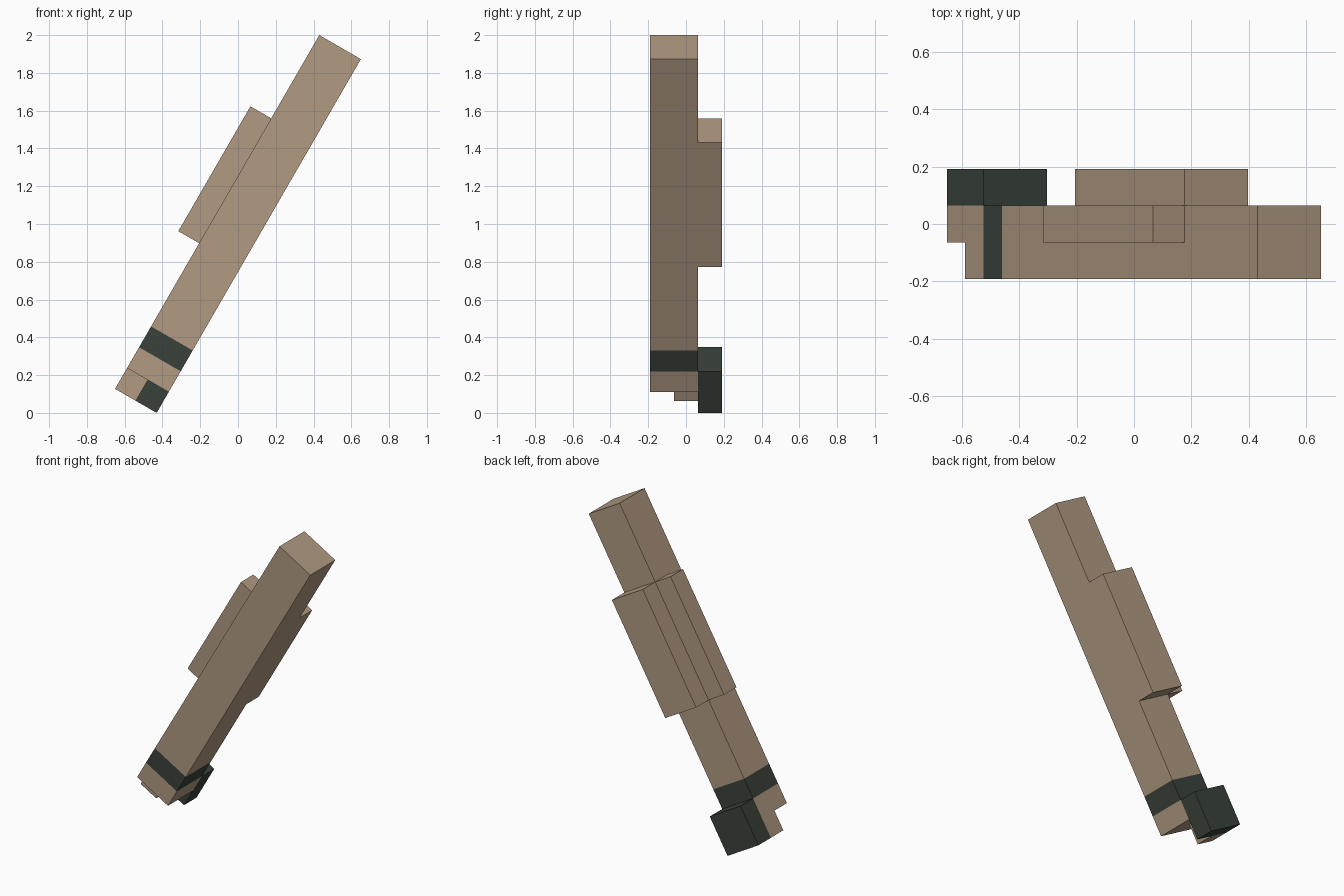
import bpy, bmesh
from math import radians
from mathutils import Matrix, Vector

if "Cube" in bpy.data.objects:
    bpy.data.objects.remove(bpy.data.objects["Cube"])

U = 0.12721                      # block unit
TILT = Matrix.Rotation(radians(30), 4, 'Y')
ORIGIN = Matrix.Translation((-0.651 + 0.5 * U, 0, 1.866 * U))


def srgb(r, g, b):
    lin = lambda c: c / 12.92 if c <= 0.04045 else ((c + 0.055) / 1.055) ** 2.4
    return [lin(c / 255) for c in (r, g, b)] + [1]


def material(name, rgb):
    m = bpy.data.materials.new(name)
    m.diffuse_color = srgb(*rgb)
    m.use_nodes = True
    m.node_tree.nodes["Principled BSDF"].inputs["Base Color"].default_value = m.diffuse_color
    return m


TAN = material("tan wood", (177, 154, 130))
DARK = material("dark green", (58, 66, 59))


def box(name, lo, hi, mats, band=None):
    """Box in block units (across, depth, along), tilted into place; band colours a slice."""
    lo, hi = Vector(lo), Vector(hi)
    bm = bmesh.new()
    bmesh.ops.create_cube(bm, size=1)
    bmesh.ops.scale(bm, vec=hi - lo, verts=bm.verts)
    bmesh.ops.translate(bm, vec=(lo + hi) / 2, verts=bm.verts)
    if band:
        for h in band:
            bmesh.ops.bisect_plane(bm, geom=bm.verts[:] + bm.edges[:] + bm.faces[:],
                                   plane_co=(0, 0, h), plane_no=(0, 0, 1))
        for f in bm.faces:
            f.material_index = int(band[0] < f.calc_center_median().z < band[1])
    bm.transform(ORIGIN @ TILT @ Matrix.Scale(U, 4))
    me = bpy.data.meshes.new(name)
    bm.to_mesh(me)
    bm.free()
    for m in mats:
        me.materials.append(m)
    ob = bpy.data.objects.new(name, me)
    bpy.context.collection.objects.link(ob)


# Long shaft with a dark band near its lower end
box("shaft", (0, -1.5, 0), (2, 0.5, 16), [TAN, DARK], band=(1, 2))
# Raised panels on the side and the back
box("side_panel", (-1, -0.5, 6), (0, 0.5, 12), [TAN])
box("back_panel", (0, 0.5, 6), (2, 1.5, 12), [TAN])
# Lower tip and dark foot block
box("tip", (0, -0.5, -1), (1, 0.5, 0), [TAN])
box("foot_block", (0, 0.5, -1), (2, 1.5, 1), [DARK])
